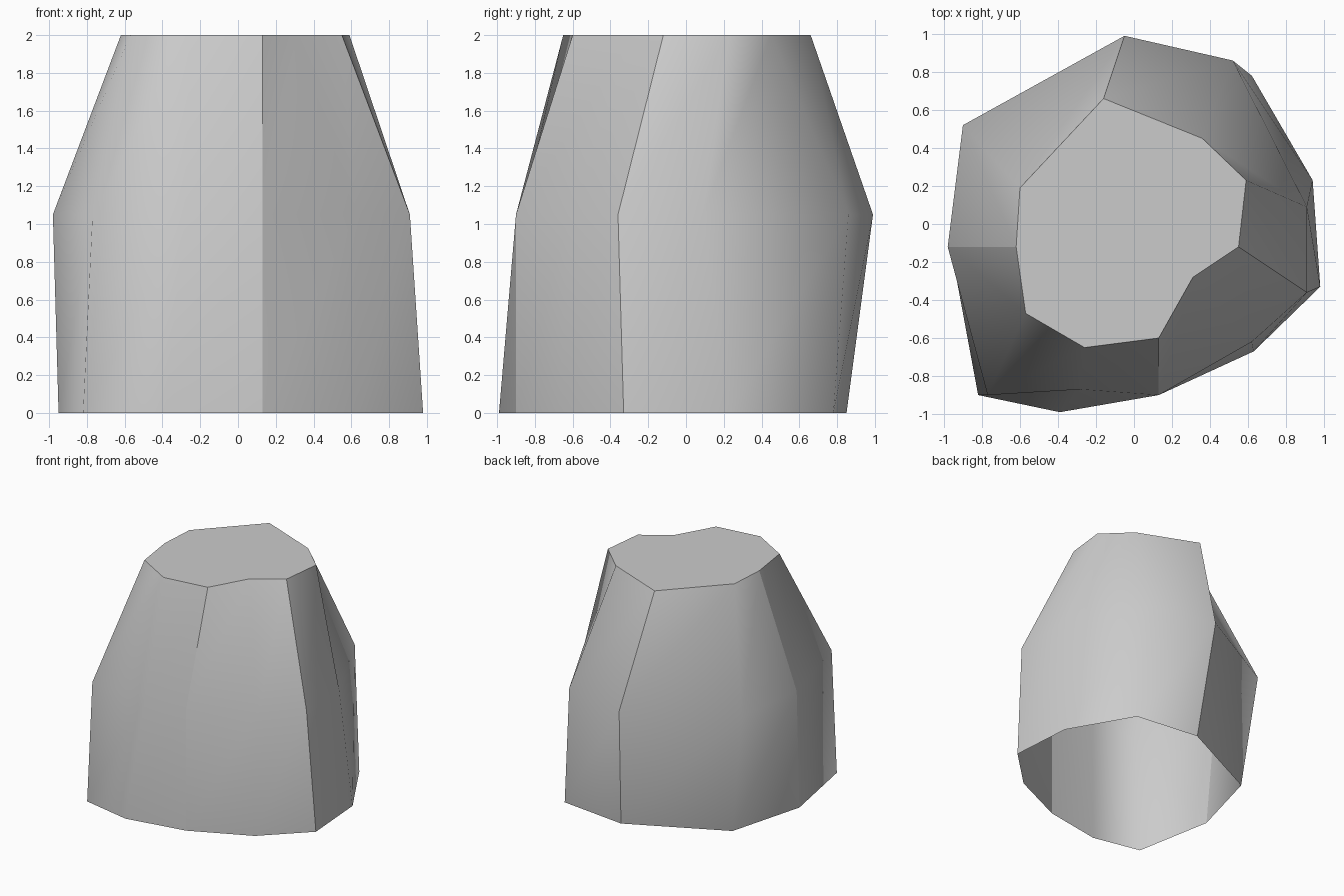
import bpy
import bmesh

# Remove the default cube only
default_cube = bpy.data.objects.get("Cube")
if default_cube:
    bpy.data.objects.remove(default_cube, do_unlink=True)


def make_material(name, color):
    material = bpy.data.materials.new(name)
    material.use_nodes = True
    material.diffuse_color = color
    shader = next(n for n in material.node_tree.nodes if n.type == "BSDF_PRINCIPLED")
    shader.inputs["Base Color"].default_value = color
    shader.inputs["Roughness"].default_value = 0.9
    return material


# Irregular ten-sided cross-sections, clockwise from the back corner
foot = [(.03, .85), (.62, .78), (.94, .23), (.98, -.33), (.63, -.67),
        (.13, -.9), (-.39, -.99), (-.82, -.9), (-.95, -.2), (-.77, .46)]
waist = [(-.05, .99), (.52, .86), (.91, .09), (.91, -.36), (.62, -.62),
         (.13, -.9), (-.28, -.87), (-.77, -.9), (-.98, -.12), (-.9, .52)]
crown = [(-.16, .66), (.36, .45), (.59, .23), (.55, -.12), (.31, -.28),
         (.13, -.6), (-.26, -.65), (-.57, -.47), (-.62, -.12), (-.6, .19)]
sections = [(0, foot), (1.05, waist), (2, crown)]
crease_corners = {0, 3, 5, 8}


def build_stump(name, material):
    bm = bmesh.new()
    rings = [[bm.verts.new((x, y, z)) for x, y in points] for z, points in sections]

    # Side walls, open underneath
    for lower, upper in zip(rings, rings[1:]):
        count = len(lower)
        for i in range(count):
            j = (i + 1) % count
            bm.faces.new((lower[j], lower[i], upper[i], upper[j])).smooth = True

        # Hard vertical ridges at chosen corners
        for i in crease_corners:
            bm.edges.get((lower[i], upper[i])).smooth = False

    # Flat top with a hard rim
    top = bm.faces.new(list(reversed(rings[-1])))
    top.smooth = True
    for edge in top.edges:
        edge.smooth = False

    mesh = bpy.data.meshes.new(name)
    bm.to_mesh(mesh)
    bm.free()
    mesh.materials.append(material)
    stump = bpy.data.objects.new(name, mesh)
    bpy.context.collection.objects.link(stump)
    return stump


build_stump("rock_stump", make_material("light_grey_stone", (.6, .6, .6, 1)))
